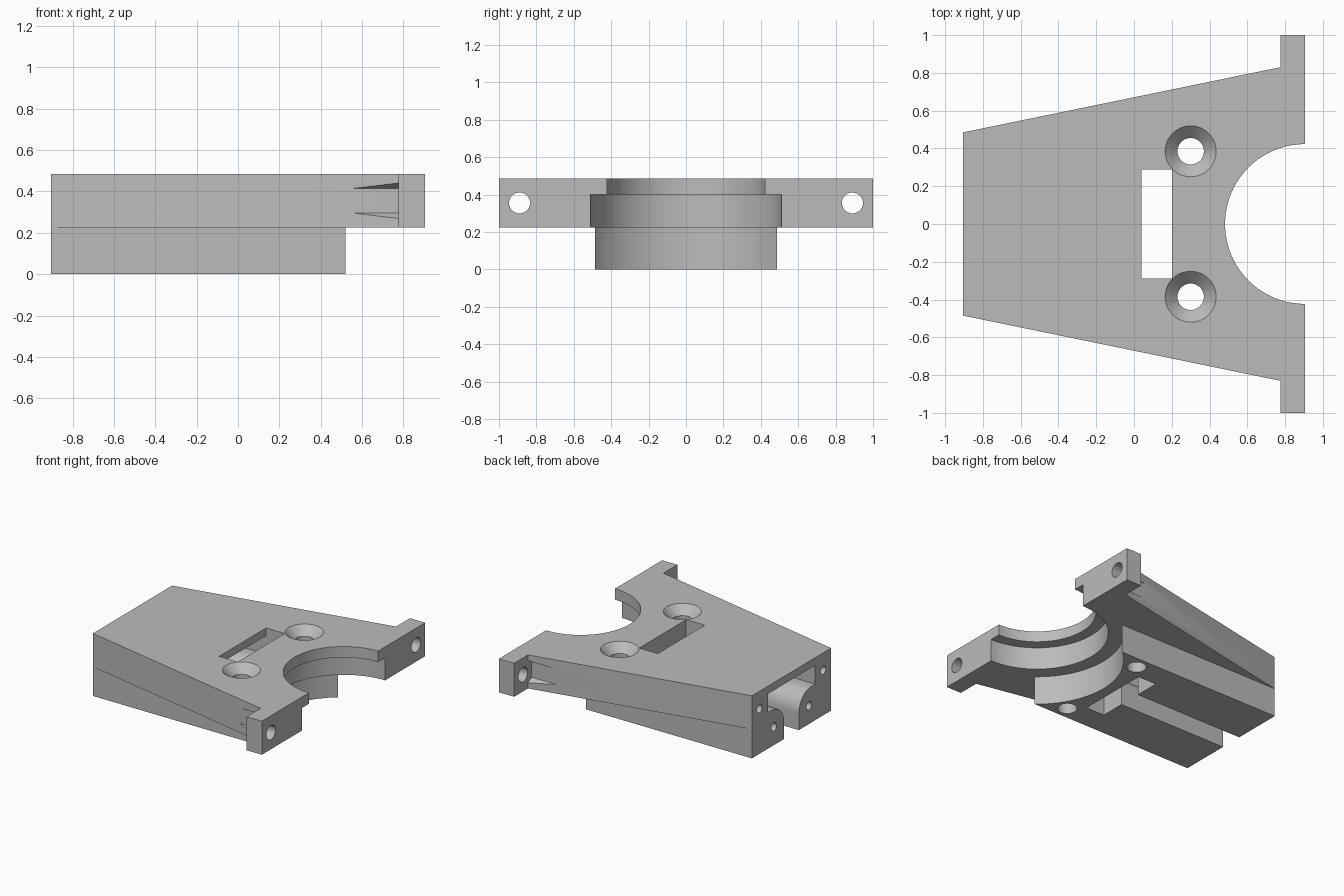
import bpy
import bmesh
from math import cos, sin, pi, radians

if "Cube" in bpy.data.objects:
    bpy.data.objects.remove(bpy.data.objects["Cube"], do_unlink=True)

END_X = 0.905      # half length along x
TOP = 0.485        # top of the plate
STEP = 0.225       # underside of the plate


def arc(cu, cv, r, start, stop, n):
    """Points along an arc, angles in degrees."""
    angles = [radians(start + (stop - start) * i / n) for i in range(n + 1)]
    return [(cu + r * cos(a), cv + r * sin(a)) for a in angles]


def circle(cu, cv, r, n=48, turn=0):
    return arc(cu, cv, r, turn, turn + 360, n)[:-1]


def prism(name, outline, axis, lo, hi):
    """Extrude an outline: (x, y) along z, or (y, z) along x."""
    bm = bmesh.new()
    place = (lambda u, v: (u, v, lo)) if axis == "z" else (lambda u, v: (lo, u, v))
    face = bm.faces.new([bm.verts.new(place(u, v)) for u, v in outline])
    moved = bmesh.ops.extrude_face_region(bm, geom=[face])["geom"]
    shift = (0, 0, hi - lo) if axis == "z" else (hi - lo, 0, 0)
    bmesh.ops.translate(bm, vec=shift,
                        verts=[g for g in moved if isinstance(g, bmesh.types.BMVert)])
    return finish(name, bm)


def finish(name, bm):
    bmesh.ops.recalc_face_normals(bm, faces=bm.faces)
    mesh = bpy.data.meshes.new(name)
    bm.to_mesh(mesh)
    bm.free()
    obj = bpy.data.objects.new(name, mesh)
    bpy.context.collection.objects.link(obj)
    return obj


def combine(body, tool, operation="DIFFERENCE"):
    """Apply a boolean and drop the tool."""
    tool.hide_render = True
    mod = body.modifiers.new("shape", "BOOLEAN")
    mod.operation = operation
    mod.solver = "EXACT"
    mod.object = tool
    graph = bpy.context.evaluated_depsgraph_get()
    mesh = bpy.data.meshes.new_from_object(body.evaluated_get(graph))
    body.modifiers.clear()
    body.data = mesh
    bpy.data.objects.remove(tool, do_unlink=True)


def mirrored(half):
    """Close a half outline by reflecting it over v = 0 or u = 0."""
    return half + [(x, -y) for x, y in reversed(half)]


# Flared plate with two end ears
plate_half = [(-END_X, 0.485), (0.775, 0.83), (0.775, 1.0), (END_X, 1.0)]
body = prism("mount_body", mirrored(plate_half), "z", STEP, TOP)

# Straight lower block with a round hollow end
hollow = arc(END_X, 0, 0.62, 128.5, 231.5, 40)
block = prism("lower_block", [(-END_X, -0.485), (-END_X, 0.485)] + hollow,
              "z", 0, 0.26)
combine(body, block, "UNION")

# Stepped round seat at the wide end
combine(body, prism("seat_rim", circle(END_X, 0, 0.423, 96), "z", 0.1, 0.6))
combine(body, prism("seat_bore", circle(END_X, 0, 0.51, 96), "z", 0.1, 0.4))

# Lengthwise channel: wide above, rounded ledges, narrow slit below
ledge = [(0.09, -0.1)] + arc(0.24, 0.13, 0.15, 180, 90, 12)
channel_half = ledge + [(0.29, 0.28), (0.29, 0.425)]
channel = channel_half + [(-y, z) for y, z in reversed(channel_half)]
combine(body, prism("channel", channel, "x", -1.0, 0.1))

# Cross slot right through
slot = mirrored([(0.04, 0.288), (0.20, 0.288)])
combine(body, prism("cross_slot", slot, "z", -0.1, 0.6))

for side in (-1, 1):
    # Countersunk screw hole
    combine(body, prism("screw_hole", circle(0.3, side * 0.385, 0.07), "z", -0.1, 0.6))
    bm = bmesh.new()
    bmesh.ops.create_cone(bm, cap_ends=True, segments=48, radius1=0.06,
                          radius2=0.145, depth=0.085)
    bmesh.ops.translate(bm, verts=bm.verts, vec=(0.3, side * 0.385, 0.4525))
    combine(body, finish("countersink", bm))

    # Ear hole with a hexagonal nut pocket behind it
    combine(body, prism("ear_hole", circle(side * 0.89, 0.355, 0.056), "x", 0.7, 1.0))
    combine(body, prism("nut_pocket", circle(side * 0.89, 0.355, 0.12, 6, 30),
                        "x", 0.5, 0.775))

    # Small holes in the narrow end
    for y, z in ((0.39, 0.35), (0.215, 0.14)):
        combine(body, prism("end_hole", circle(side * y, z, 0.032, 24),
                            "x", -1.0, -0.6))

# One grey material
grey = bpy.data.materials.new("plain grey")
grey.use_nodes = True
colour = (0.5, 0.5, 0.5, 1)
grey.diffuse_color = colour
grey.node_tree.nodes["Principled BSDF"].inputs["Base Color"].default_value = colour
body.data.materials.clear()
body.data.materials.append(grey)
for poly in body.data.polygons:
    poly.material_index = 0

# Smooth the round walls, keep edges sharp
bpy.ops.object.select_all(action="DESELECT")
body.select_set(True)
bpy.context.view_layer.objects.active = body
bpy.ops.object.shade_smooth_by_angle(angle=radians(30))
